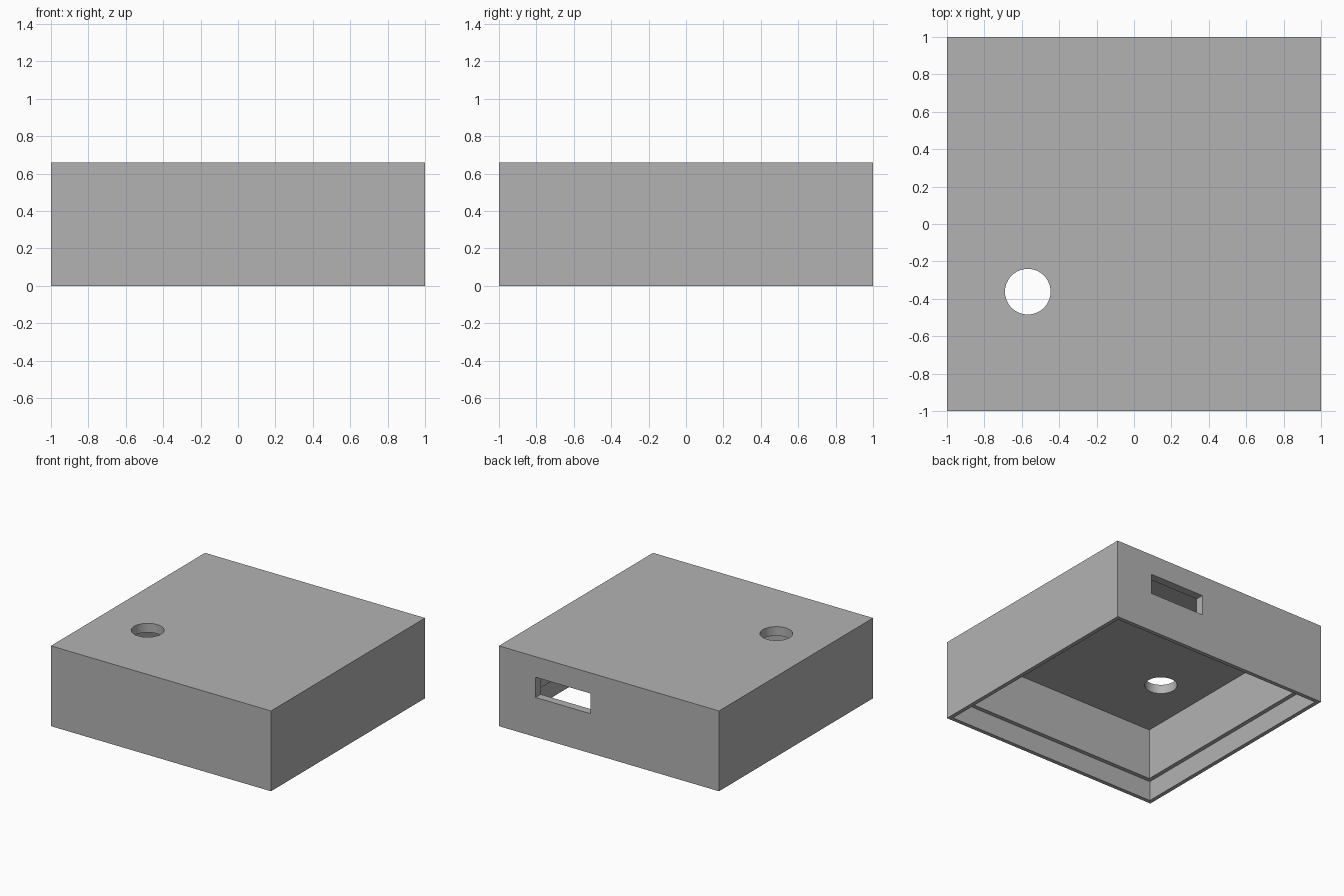
import bpy, bmesh

cube = bpy.data.objects.get("Cube")
if cube:
    bpy.data.objects.remove(cube, do_unlink=True)

HEIGHT = 0.66
grey = bpy.data.materials.new("plain grey")
grey.use_nodes = True
colour = (0.45, 0.45, 0.45, 1)
grey.diffuse_color = colour
for node in grey.node_tree.nodes:
    if node.type == 'BSDF_PRINCIPLED':
        node.inputs["Base Color"].default_value = colour

# Housing: square rings from the top, around the thin lip and ledge, to the ceiling
profile = [(1, HEIGHT), (1, 0), (0.967, 0), (0.967, 0.163),
           (0.933, 0.163), (0.933, 0.585)]
corners = [(-1, -1), (1, -1), (1, 1), (-1, 1)]
bm = bmesh.new()
rings = [[bm.verts.new((x * half, y * half, z)) for x, y in corners]
         for half, z in profile]
for upper, lower in zip(rings, rings[1:]):
    for i in range(4):
        j = (i + 1) % 4
        bm.faces.new((upper[i], lower[i], lower[j], upper[j]))
bm.faces.new(rings[0])
bm.faces.new(rings[-1])
bmesh.ops.recalc_face_normals(bm, faces=bm.faces[:])
mesh = bpy.data.meshes.new("housing")
bm.to_mesh(mesh)
bm.free()
housing = bpy.data.objects.new("housing", mesh)
bpy.context.collection.objects.link(housing)
mesh.materials.append(grey)

# Round hole through the top
bpy.ops.mesh.primitive_cylinder_add(vertices=64, radius=0.122, depth=0.3,
                                    location=(-0.568, -0.362, HEIGHT))
hole_cutter = bpy.context.object
hole_cutter.name = "hole_cutter"

# Rectangular slot through the back wall
bpy.ops.mesh.primitive_cube_add(size=1, location=(0.417, 1, 0.408))
slot_cutter = bpy.context.object
slot_cutter.name = "slot_cutter"
slot_cutter.scale = (0.5, 0.4, 0.166)

bpy.ops.object.select_all(action='DESELECT')
housing.select_set(True)
bpy.context.view_layer.objects.active = housing
for cutter in (hole_cutter, slot_cutter):
    cutter.data.materials.append(grey)
    cutter.hide_render = True
    cut = housing.modifiers.new(cutter.name, 'BOOLEAN')
    cut.operation = 'DIFFERENCE'
    cut.solver = 'EXACT'
    cut.object = cutter
    bpy.ops.object.modifier_apply(modifier=cut.name)
    bpy.data.objects.remove(cutter, do_unlink=True)
bpy.ops.object.shade_smooth_by_angle()
